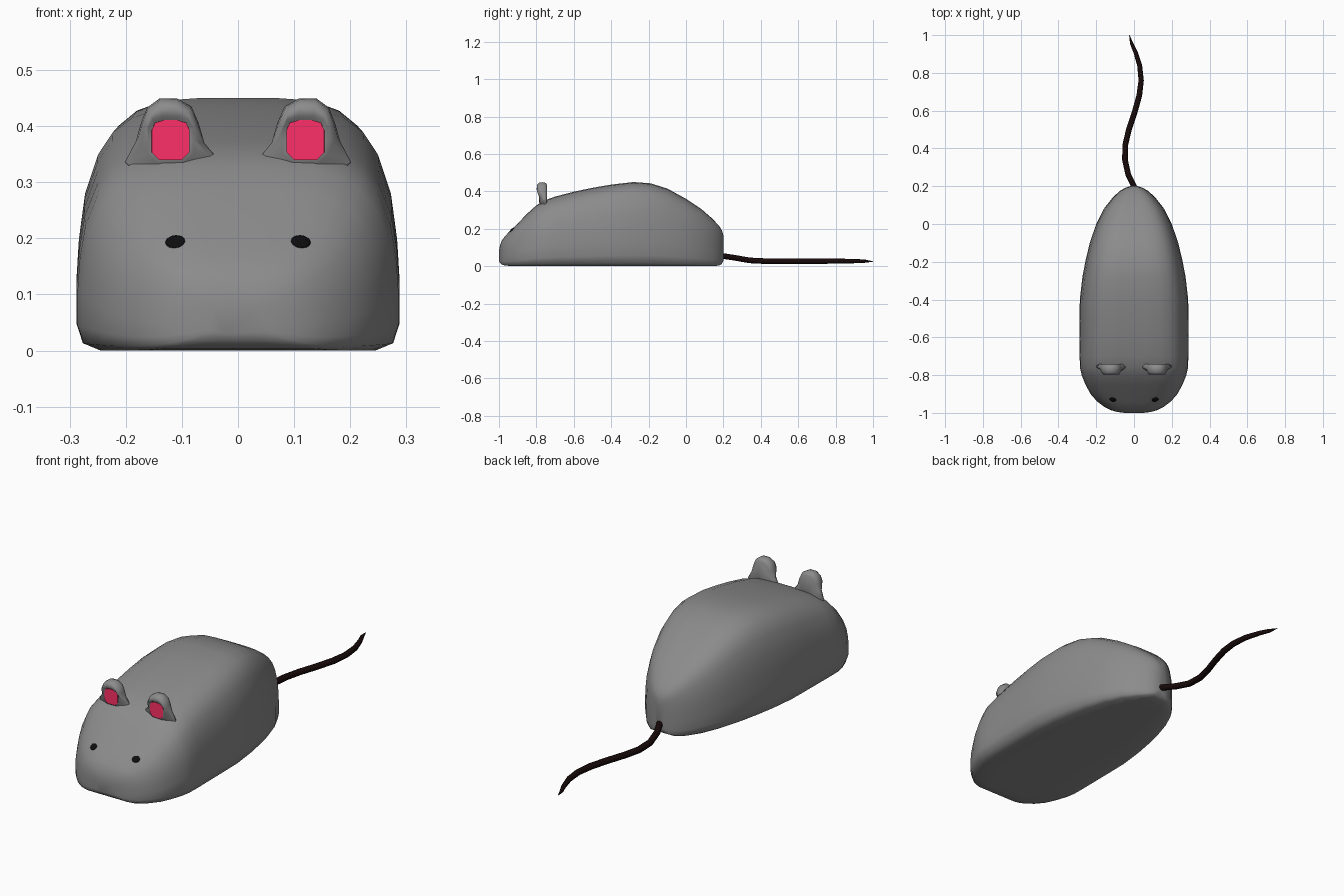
import bpy, bmesh
from mathutils import Vector
from mathutils.bvhtree import BVHTree

if "Cube" in bpy.data.objects:
    bpy.data.objects.remove(bpy.data.objects["Cube"])


def material(name, color):
    m = bpy.data.materials.new(name)
    m.diffuse_color = (*color, 1)
    m.use_nodes = True
    m.node_tree.nodes["Principled BSDF"].inputs["Base Color"].default_value = m.diffuse_color
    return m


grey = material("fur_grey", (0.26, 0.26, 0.26))
pink = material("ear_pink", (1.0, 0.03, 0.14))
black = material("eye_black", (0.004, 0.004, 0.004))
dark = material("tail_dark", (0.009, 0.003, 0.003))


def loft(name, rings, mat):
    """Skin a list of equal-length closed rings and cap both ends."""
    bm = bmesh.new()
    loops = [[bm.verts.new(p) for p in ring] for ring in rings]
    n = len(loops[0])
    for a, b in zip(loops, loops[1:]):
        for i in range(n):
            bm.faces.new((a[i], a[(i + 1) % n], b[(i + 1) % n], b[i]))
    bm.faces.new(loops[0])
    bm.faces.new(loops[-1])
    bmesh.ops.recalc_face_normals(bm, faces=bm.faces)
    me = bpy.data.meshes.new(name)
    bm.to_mesh(me)
    bm.free()
    ob = bpy.data.objects.new(name, me)
    bpy.context.collection.objects.link(ob)
    me.materials.append(mat)
    for p in me.polygons:
        p.use_smooth = True
    return ob


def mirror(ob):
    ob.modifiers.new("mirror", 'MIRROR').use_axis[0] = True


# Body: rounded-box section swept along y (y, half width, bottom, top)
half = [(0.45, 0), (0.85, 0), (0.96, 0.035), (1, 0.13), (1, 0.3), (0.985, 0.47),
        (0.95, 0.64), (0.87, 0.8), (0.78, 0.89), (0.66, 0.95), (0.48, 0.99), (0.25, 1)]
section = half + [(-u, v) for u, v in reversed(half)]
stations = [
    (-1.0, 0.05, 0.03, 0.085), (-0.995, 0.09, 0.018, 0.11), (-0.985, 0.125, 0.009, 0.137),
    (-0.97, 0.155, 0.004, 0.158), (-0.94, 0.195, 0.001, 0.19), (-0.9, 0.23, 0, 0.228),
    (-0.85, 0.257, 0, 0.28),
    (-0.8, 0.277, 0, 0.325), (-0.76, 0.286, 0, 0.35), (-0.7, 0.288, 0, 0.372),
    (-0.6, 0.288, 0, 0.398), (-0.5, 0.288, 0, 0.419), (-0.4, 0.287, 0, 0.436),
    (-0.28, 0.273, 0, 0.45), (-0.19, 0.256, 0, 0.443), (-0.1, 0.234, 0, 0.415),
    (0, 0.2, 0, 0.36), (0.08, 0.16, 0, 0.307), (0.14, 0.113, 0, 0.255),
    (0.175, 0.075, 0.003, 0.218), (0.192, 0.045, 0.012, 0.192), (0.2, 0.02, 0.03, 0.165)]
body = loft("body", [[(u * w, y, b + v * (t - b)) for u, v in section]
                     for y, w, b, t in stations], grey)

# Ears: flared arch with a raised rim and a recessed pink panel
outer = [(-.085, -.035), (-.06, -.005), (-.05, .03), (-.037, .06), (-.012, .074), (.02, .074),
         (.042, .058), (.053, .03), (.062, -.002), (.082, -.04), (.03, -.08), (-.03, -.08)]
inner = [(-.034, -.022), (-.034, 0), (-.034, .018), (-.028, .031), (-.012, .036), (.012, .036),
         (.028, .031), (.034, .018), (.034, 0), (.034, -.022), (.02, -.036), (-.02, -.036)]


def ear_ring(y, outline, s=1.0, root=0.0):
    """Ear outline at depth y; root pulls the flared base back into the head."""
    ring = []
    for x, z in outline:
        k = root * min(1, max(0, (0.03 - z) / 0.05))
        ring.append((0.12 + x * s, y + k * (-.752 - y), 0.375 + z * s))
    return ring


ear = loft("ear", [ear_ring(-.742, outer, .8), ear_ring(-.75, outer, .94),
                   ear_ring(-.765, outer, 1, .6), ear_ring(-.785, outer, .96, .8),
                   ear_ring(-.797, outer, .83, .7), ear_ring(-.798, inner, 1.18, .4),
                   ear_ring(-.784, inner)], grey)
mirror(ear)

# Pink inner panel in the hollow of the ear
panel = loft("ear_inner", [ear_ring(-.776, inner), ear_ring(-.787, inner, .99)], pink)
for p in panel.data.polygons:
    p.use_smooth = False
mirror(panel)

# Eyes: thin discs lying on the face surface
bm = bmesh.new()
bm.from_mesh(body.data)
hit, normal, _, _ = BVHTree.FromBMesh(bm).ray_cast(Vector((.112, -2, .194)), Vector((0, 1, 0)))
bm.free()
bm = bmesh.new()
bmesh.ops.create_uvsphere(bm, u_segments=12, v_segments=6, radius=1)
rot = normal.to_track_quat('Z', 'Y')
for v in bm.verts:
    v.co = hit + rot @ Vector((v.co.x * .018, v.co.y * .016, v.co.z * .005))
eye_mesh = bpy.data.meshes.new("eye")
bm.to_mesh(eye_mesh)
bm.free()
eye = bpy.data.objects.new("eye", eye_mesh)
bpy.context.collection.objects.link(eye)
eye_mesh.materials.append(black)
mirror(eye)

# Tail: wavy tapered tube (x, y, z, radius)
path = [(.01, .16, .055, .015), (0, .2, .054, .015), (-.03, .26, .045, .015),
        (-.048, .34, .031, .015), (-.046, .42, .027, .015), (-.027, .5, .027, .015),
        (.003, .59, .027, .015), (.028, .68, .027, .015), (.038, .76, .027, .014),
        (.03, .84, .027, .013), (.008, .91, .027, .011), (-.012, .955, .027, .009),
        (-.025, 1, .025, .001)]
curve = bpy.data.curves.new("tail", 'CURVE')
curve.dimensions = '3D'
curve.bevel_depth = 1
curve.bevel_resolution = 2
curve.use_fill_caps = True
spline = curve.splines.new('POLY')
spline.points.add(len(path) - 1)
for pt, (x, y, z, r) in zip(spline.points, path):
    pt.co = (x, y, z, 1)
    pt.radius = r
curve.materials.append(dark)
bpy.context.collection.objects.link(bpy.data.objects.new("tail", curve))
